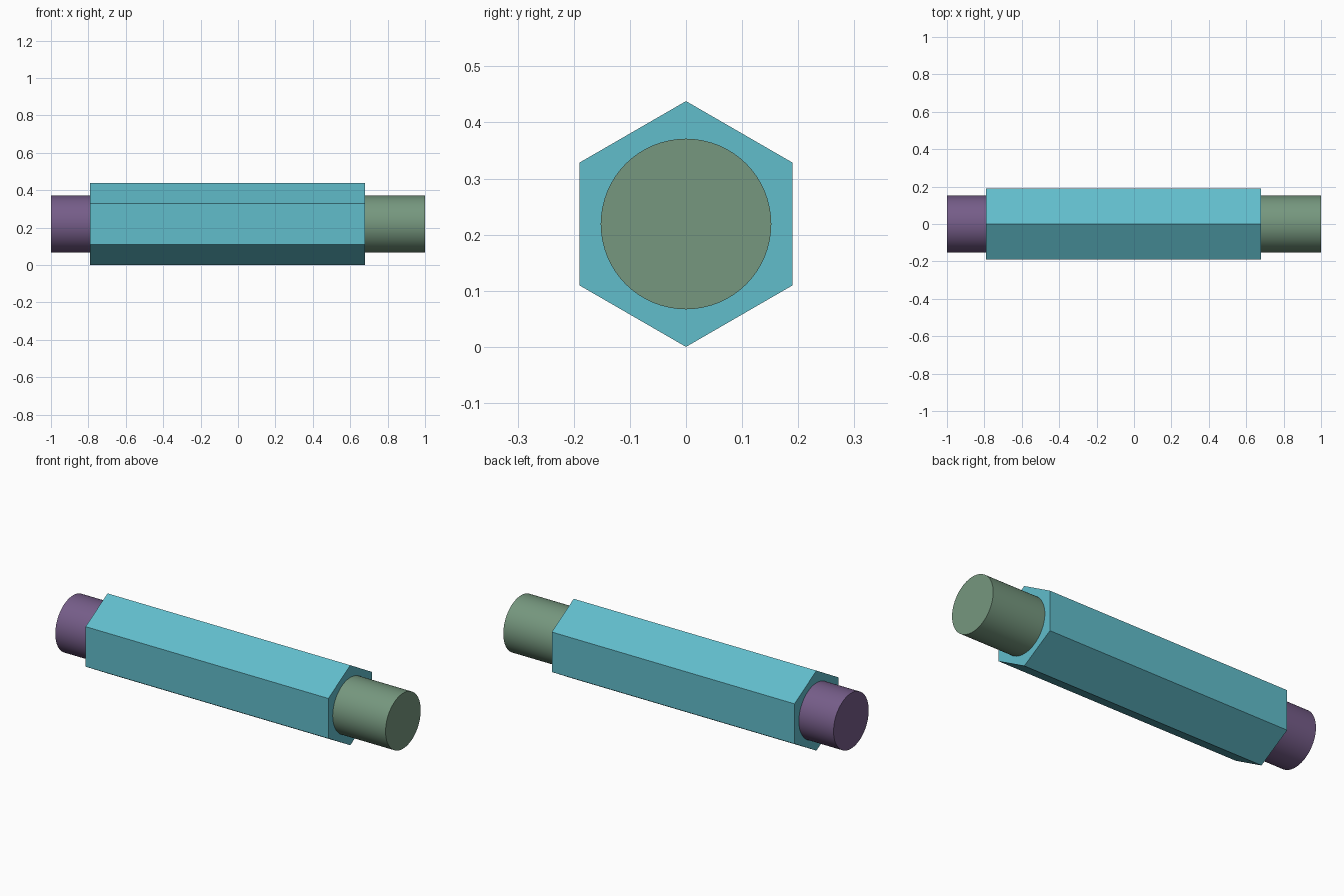
import bpy
import math
from mathutils import Matrix

cube = bpy.data.objects.get("Cube")
if cube:
    bpy.data.objects.remove(cube, do_unlink=True)

HEX_RADIUS = 0.219
AXIS_Z = HEX_RADIUS
PEG_RADIUS = 0.152
BODY_START, BODY_END = -0.79, 0.68


def make_material(name, rgb):
    mat = bpy.data.materials.new(name)
    mat.use_nodes = True
    mat.diffuse_color = (*rgb, 1)
    mat.node_tree.nodes["Principled BSDF"].inputs["Base Color"].default_value = (*rgb, 1)
    return mat


def bar(name, sides, radius, x0, x1, mat, smooth=False):
    """Prism lying along x, with a corner pointing straight up."""
    bpy.ops.mesh.primitive_cylinder_add(vertices=sides, radius=radius, depth=x1 - x0)
    obj = bpy.context.object
    obj.name = name
    obj.data.transform(Matrix.Rotation(math.pi / 2, 4, "Y"))
    # Turn the first corner to the top whichever way the primitive starts
    corner = obj.data.vertices[0].co
    angle = math.atan2(corner.z, corner.y)
    obj.data.transform(Matrix.Rotation(math.pi / 2 - angle, 4, "X"))
    obj.location = ((x0 + x1) / 2, 0, AXIS_Z)
    obj.data.materials.append(mat)
    if smooth:
        bpy.ops.object.shade_smooth_by_angle(angle=math.radians(30))
    return obj


teal = make_material("teal", (0.12, 0.51, 0.60))
sage = make_material("sage", (0.18, 0.31, 0.21))
purple = make_material("purple", (0.18, 0.11, 0.25))

# Hexagonal body with a round peg at each end
bar("hex_body", 6, HEX_RADIUS, BODY_START, BODY_END, teal)
bar("left_peg", 64, PEG_RADIUS, BODY_END, 1.0, sage, smooth=True)
bar("right_peg", 64, PEG_RADIUS, -1.0, BODY_START, purple, smooth=True)
